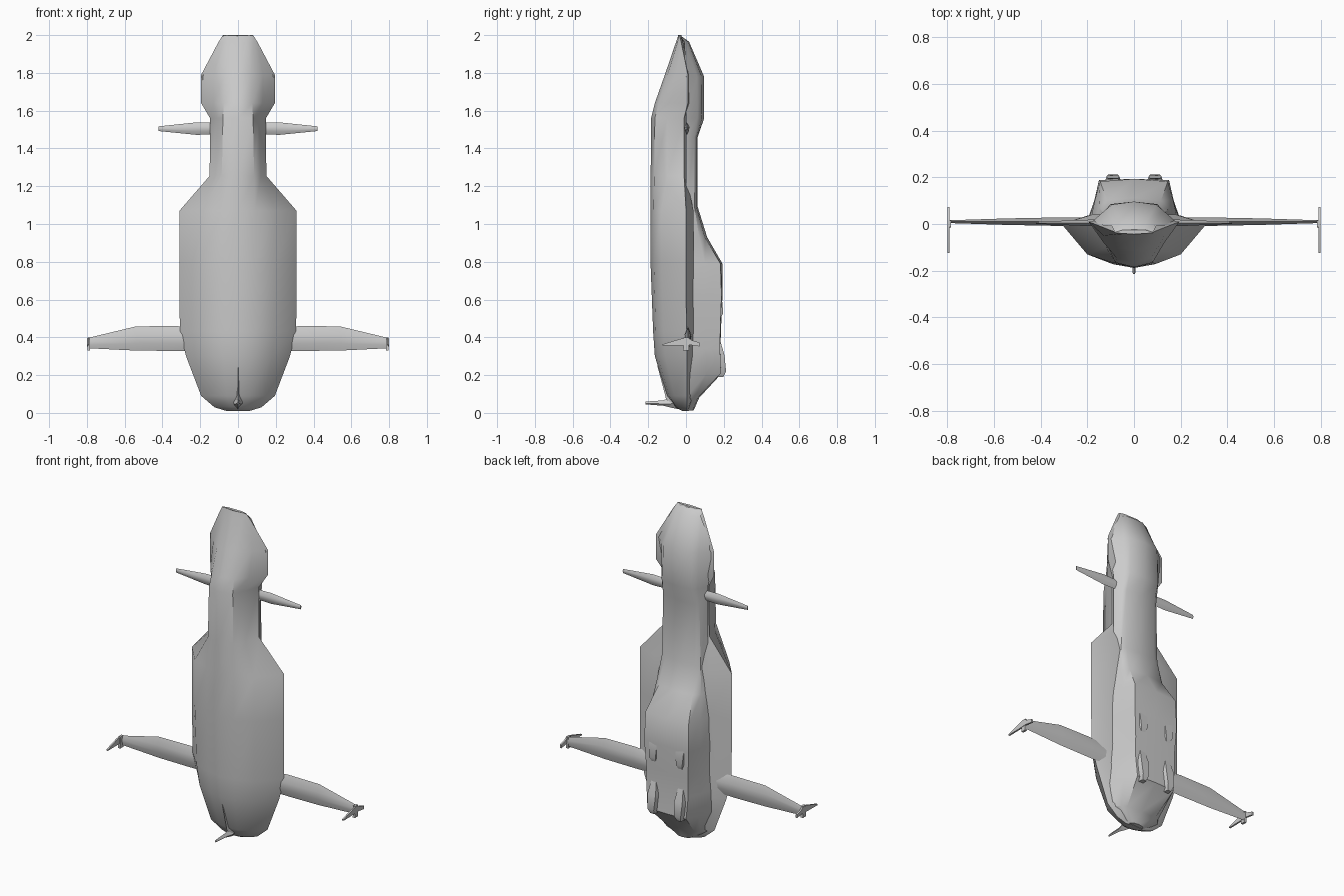
import bpy, bmesh, math


def finish(name, bm, angle=35):
    bmesh.ops.remove_doubles(bm, verts=bm.verts, dist=0.0005)
    bmesh.ops.recalc_face_normals(bm, faces=bm.faces)
    me = bpy.data.meshes.new(name)
    bm.to_mesh(me)
    bm.free()
    ob = bpy.data.objects.new(name, me)
    bpy.context.collection.objects.link(ob)
    bpy.ops.object.select_all(action='DESELECT')
    ob.select_set(True)
    bpy.context.view_layer.objects.active = ob
    bpy.ops.object.shade_smooth_by_angle(angle=math.radians(angle))
    return ob


def loft(name, rings, angle=35):
    """Skin a list of closed 3D rings and cap both ends."""
    bm = bmesh.new()
    vs = [[bm.verts.new(p) for p in r] for r in rings]
    n = len(rings[0])
    for a, b in zip(vs, vs[1:]):
        for i in range(n):
            j = (i + 1) % n
            bm.faces.new((a[i], a[j], b[j], b[i]))
    bm.faces.new(vs[0])
    bm.faces.new(vs[-1])
    return finish(name, bm, angle)


def mirrored(half, z):
    """Half section from centre to centre -> full ring."""
    return [(x, y, z) for x, y in half] + [(-x, y, z) for x, y in half[-2:0:-1]]


# belly hull: z, keel y, x1, y1, x2, y2, edge x, edge y
belly = [
    (0.010, -.020, .02, -.018, .04, -.01, .06, .005),
    (0.030, -.055, .04, -.050, .09, -.03, .125, .005),
    (0.090, -.100, .06, -.090, .14, -.06, .195, .005),
    (0.300, -.165, .08, -.150, .18, -.11, .275, .005),
    (0.430, -.174, .09, -.160, .195, -.12, .308, .002),
    (0.800, -.188, .09, -.170, .20, -.13, .31, 0),
    (1.070, -.188, .09, -.172, .20, -.13, .31, 0),
    (1.255, -.187, .085, -.168, .12, -.10, .15, -.01),
    (1.560, -.185, .08, -.165, .11, -.10, .148, -.01),
    (1.640, -.165, .075, -.145, .13, -.08, .195, .01),
    (1.790, -.112, .07, -.098, .13, -.05, .195, .01),
    (1.960, -.054, .05, -.048, .08, -.045, .105, -.025),
    (2.000, -.040, .03, -.040, .06, -.039, .08, -.035),
]
rings = []
for z, k, a, b, c, d, e, f in belly:
    rise = .04 if z < 1.2 and z > .05 else .01
    rings.append(mirrored([(0, k), (a, b), (c, d), (e, f), (e * .58, f + rise), (0, f + rise)], z))
loft("belly_hull", rings)

# back body: z, base x, side x, side y, shoulder x, shoulder y, spine y
back = [
    (0.012, .05, .045, .025, .03, .035, .04),
    (0.080, .17, .13, .045, .10, .062, .07),
    (0.210, .20, .165, .11, .13, .185, .190),
    (0.340, .205, .170, .10, .14, .180, .182),
    (0.460, .20, .165, .10, .14, .182, .186),
    (0.620, .20, .170, .10, .15, .188, .193),
    (0.790, .19, .168, .10, .145, .182, .193),
    (0.930, .17, .150, .07, .115, .100, .112),
    (1.090, .15, .130, .045, .10, .056, .062),
    (1.460, .147, .122, .045, .10, .056, .062),
    (1.560, .148, .122, .060, .10, .085, .096),
    (1.780, .190, .125, .058, .095, .083, .096),
    (1.965, .095, .080, -.005, .055, .012, .016),
    (2.000, .080, .070, -.034, .04, -.033, -.033),
]
loft("back_body", [mirrored([(0, min(0, sy - .01)), (bx, min(0, sy - .004)),
                             (sx, sy), (tx, ty), (0, sp)], z)
                   for z, bx, sx, sy, tx, ty, sp in back])


def blade(name, s, stations, y=0.006):
    """Thin six-sided aerofoil: x, lower z, upper z, half thickness."""
    loft(name, [[(s * x, y, lo), (s * x, y - t * .8, lo + (hi - lo) * .3),
                 (s * x, y - t, lo + (hi - lo) * .65), (s * x, y, hi),
                 (s * x, y + t, lo + (hi - lo) * .65), (s * x, y + t * .8, lo + (hi - lo) * .3)]
                for x, lo, hi, t in stations], 60)


def plate(name, pts, x, t):
    """Flat yz outline extruded along x."""
    loft(name, [[(x + d, y, z) for y, z in pts] for d in (-t, t)])


for s, side in ((-1, "left"), (1, "right")):
    # wings, tip fins and foreplanes
    blade(side + "_wing", s, [(.22, .33, .45, .018), (.33, .328, .46, .018),
                              (.54, .33, .458, .014), (.79, .342, .398, .006)], .01)
    plate(side + "_tip_fin", [(-.125, .363), (-.03, .392), (-.012, .395), (.015, .395),
                              (.03, .385), (.072, .372), (.072, .352), (.02, .36), (-.03, .357),
                              (-.125, .356)], s * .794, .005)
    plate(side + "_tip_spike", [(-.015, .33), (.015, .33), (.018, .46), (-.012, .46)][:2] +
          [(.016, .40), (-.012, .40)], s * .79, .007)
    blade(side + "_foreplane", s, [(.10, 1.475, 1.535, .014), (.22, 1.472, 1.538, .013),
                                   (.42, 1.492, 1.517, .004)], .005)
    # raised engine humps along the back
    for k, (z0, z1, h) in enumerate(((.19, .42, .212), (.50, .74, .197))):
        m = (z0 + z1) / 2
        loft(f"{side}_engine_hump_{k}",
             [[(s * (.09 + w * u), .15 + (top - .15) * v, z)
               for u, v in ((-1, 0), (-.6, 1), (.6, 1), (1, 0))]
              for z, w, top in ((z0, .02, h * .93), (z0 + .03, .035, h), (m, .045, h - .008),
                                (z1, .02, .17))])

# keel fin
loft("keel_fin", [[(0, y, z1), (w, y, z0 + (z1 - z0) * .35), (0, y, z0), (-w, y, z0 + (z1 - z0) * .35)]
                  for y, z0, z1, w in ((0, .012, .20, .03), (-.08, .028, .085, .022),
                                       (-.12, .038, .066, .011), (-.215, .045, .06, .005))])
loft("keel_ridge", [[(w, y + .03, z), (0, y, z), (-w, y + .03, z)]
                    for z, y, w in ((.05, -.10, .025), (.10, -.112, .018), (.25, -.152, .004))])
